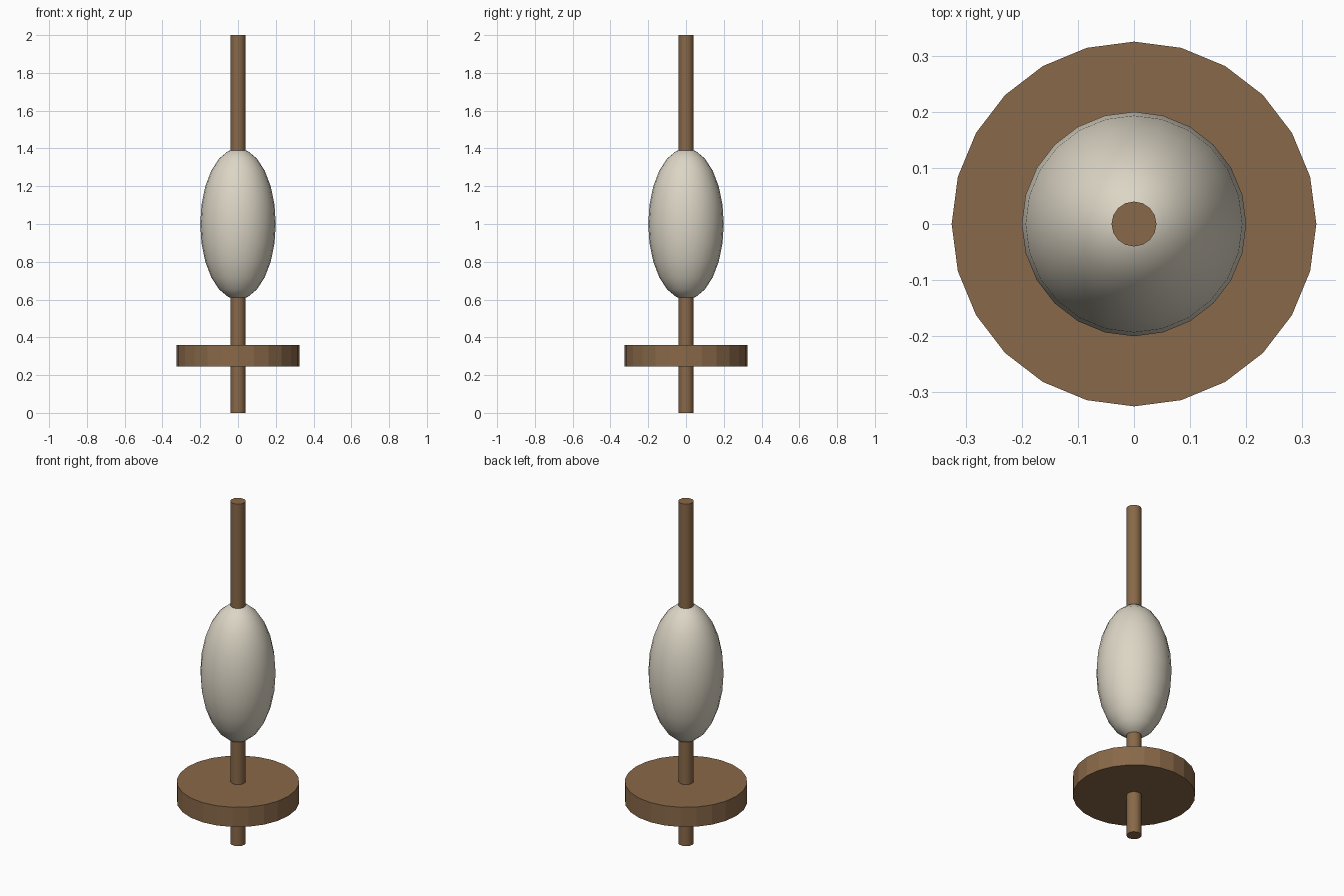
import bpy
import math

if "Cube" in bpy.data.objects:
    bpy.data.objects.remove(bpy.data.objects["Cube"])


def material(name, rgb):
    mat = bpy.data.materials.new(name)
    mat.diffuse_color = (*rgb, 1.0)
    mat.use_nodes = True
    mat.node_tree.nodes["Principled BSDF"].inputs["Base Color"].default_value = mat.diffuse_color
    return mat


wood = material("brown wood", (0.25, 0.14, 0.065))
yarn = material("cream yarn", (0.72, 0.67, 0.56))


def cylinder(name, radius, z0, z1, sides, mat):
    bpy.ops.mesh.primitive_cylinder_add(
        vertices=sides, radius=radius, depth=z1 - z0, location=(0, 0, (z0 + z1) / 2))
    obj = bpy.context.object
    obj.name = name
    obj.data.materials.append(mat)
    return obj


# Shaft running the full height
shaft = cylinder("shaft", 0.04, 0.0, 2.0, 16, wood)
bpy.ops.object.shade_smooth_by_angle(angle=math.radians(30))

# Faceted disc weight near the bottom
cylinder("whorl", 0.325, 0.245, 0.36, 24, wood)

# Wound yarn: a stretched smooth sphere around the shaft
bpy.ops.mesh.primitive_uv_sphere_add(segments=24, ring_count=12, radius=1, location=(0, 0, 1.0))
cop = bpy.context.object
cop.name = "yarn_cop"
cop.scale = (0.2, 0.2, 0.4)
bpy.ops.object.transform_apply(location=False, rotation=False, scale=True)
cop.data.materials.append(yarn)
bpy.ops.object.shade_smooth()
